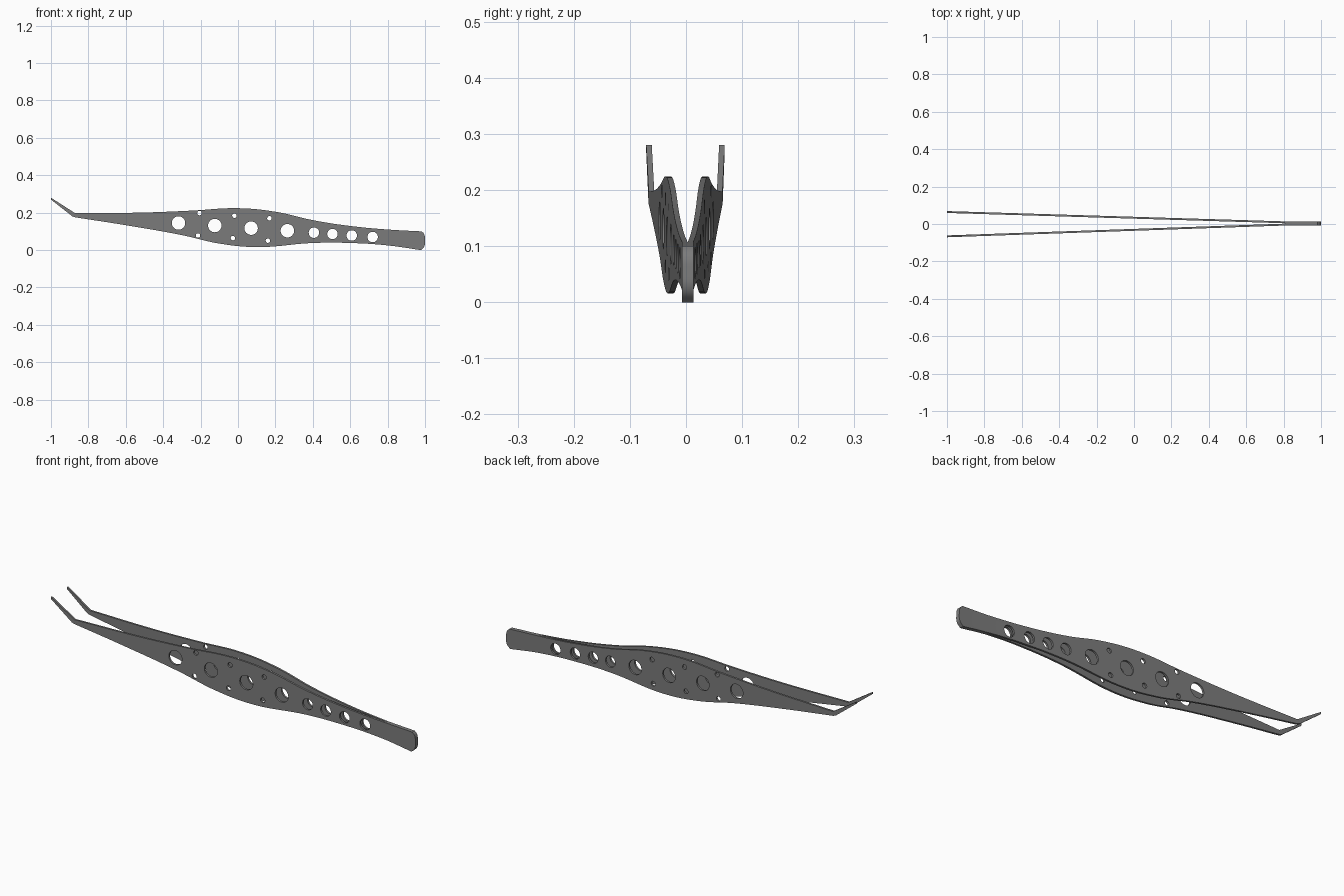
import bpy, bmesh, math

cube = bpy.data.objects.get("Cube")
if cube:
    bpy.data.objects.remove(cube, do_unlink=True)

steel = bpy.data.materials.new("dark grey steel")
steel.use_nodes = True
COLOUR = (0.2, 0.2, 0.2, 1)
steel.diffuse_color = COLOUR
steel.node_tree.nodes["Principled BSDF"].inputs["Base Color"].default_value = COLOUR

THICK = 0.01      # sheet thickness
JOINT = 0.84      # the arms lie flat together beyond this x

# Arm side profile (x, z): sharp corners and smooth runs, clockwise from the tip
TIP = [(-1, 0.28), (-0.87, 0.197)]
TOP = [(-0.5, 0.201), (-0.25, 0.211), (0, 0.224), (0.2, 0.205),
       (0.4, 0.16), (0.6, 0.129), (0.8, 0.11)]
END_TOP = [(0.982, 0.1)]
END = [(0.994, 0.088), (1, 0.055), (0.996, 0.02)]
END_LOW = [(0.978, 0)]
LOW = [(0.8, 0.025), (0.6, 0.038), (0.4, 0.038), (0.1, 0.016),
       (-0.1, 0.035), (-0.3, 0.08), (-0.6, 0.133)]
BEND = [(-0.87, 0.175), (-0.885, 0.18), (-1, 0.27)]
RUNS = [(TIP, 'VECTOR'), (TOP, 'AUTO'), (END_TOP, 'VECTOR'), (END, 'AUTO'),
        (END_LOW, 'VECTOR'), (LOW, 'AUTO'), (BEND, 'VECTOR')]

# Holes: four large, four medium and two rows of pin holes
HOLES = [(-0.318 + 0.194 * i, 0.145 - 0.0138 * i, 0.036) for i in range(4)]
HOLES += [(x, z, 0.028) for x, z in
          ((0.406, 0.093), (0.505, 0.086), (0.608, 0.078), (0.72, 0.07))]
for i in range(3):
    HOLES += [(-0.206 + 0.187 * i, 0.198 - 0.014 * i, 0.012),
              (-0.214 + 0.187 * i, 0.078 - 0.0138 * i, 0.012)]


def make_arm(name, end_y, tip_y):
    curve = bpy.data.curves.new(name, 'CURVE')
    curve.dimensions, curve.fill_mode = '2D', 'BOTH'
    curve.extrude = THICK / 2
    # outline
    points = [(p, kind) for run, kind in RUNS for p in run]
    outline = curve.splines.new('BEZIER')
    outline.bezier_points.add(len(points) - 1)
    outline.use_cyclic_u, outline.resolution_u = True, 8
    for bp, (p, kind) in zip(outline.bezier_points, points):
        bp.co = (*p, 0)
        bp.handle_left_type = bp.handle_right_type = kind
    # holes
    for x, z, r in HOLES:
        ring = curve.splines.new('POLY')
        ring.points.add(31)
        ring.use_cyclic_u = True
        for k, pt in enumerate(ring.points):
            a = math.tau * k / 32
            pt.co = (x + r * math.cos(a), z + r * math.sin(a), 0, 1)

    arm = bpy.data.objects.new(name, curve)
    bpy.context.collection.objects.link(arm)
    bpy.ops.object.select_all(action='DESELECT')
    arm.select_set(True)
    bpy.context.view_layer.objects.active = arm
    bpy.ops.object.convert(target='MESH')

    # stand the plate up, crease it at the joint and splay it towards the tip
    bm = bmesh.new()
    bm.from_mesh(arm.data)
    bmesh.ops.remove_doubles(bm, verts=bm.verts, dist=1e-5)
    bmesh.ops.bisect_plane(bm, geom=bm.verts[:] + bm.edges[:] + bm.faces[:],
                           plane_co=(JOINT, 0, 0), plane_no=(1, 0, 0))
    for v in bm.verts:
        x, z, depth = v.co
        splay = max(0, (JOINT - x) / (JOINT + 1))
        v.co = (x, end_y + (tip_y - end_y) * splay - depth, z)
    bmesh.ops.recalc_face_normals(bm, faces=bm.faces)
    bm.to_mesh(arm.data)
    bm.free()
    arm.data.materials.clear()
    arm.data.materials.append(steel)
    bpy.ops.object.shade_smooth_by_angle(angle=math.radians(25))


make_arm("front_arm", -0.002, -0.066)
make_arm("back_arm", 0.008, 0.064)
